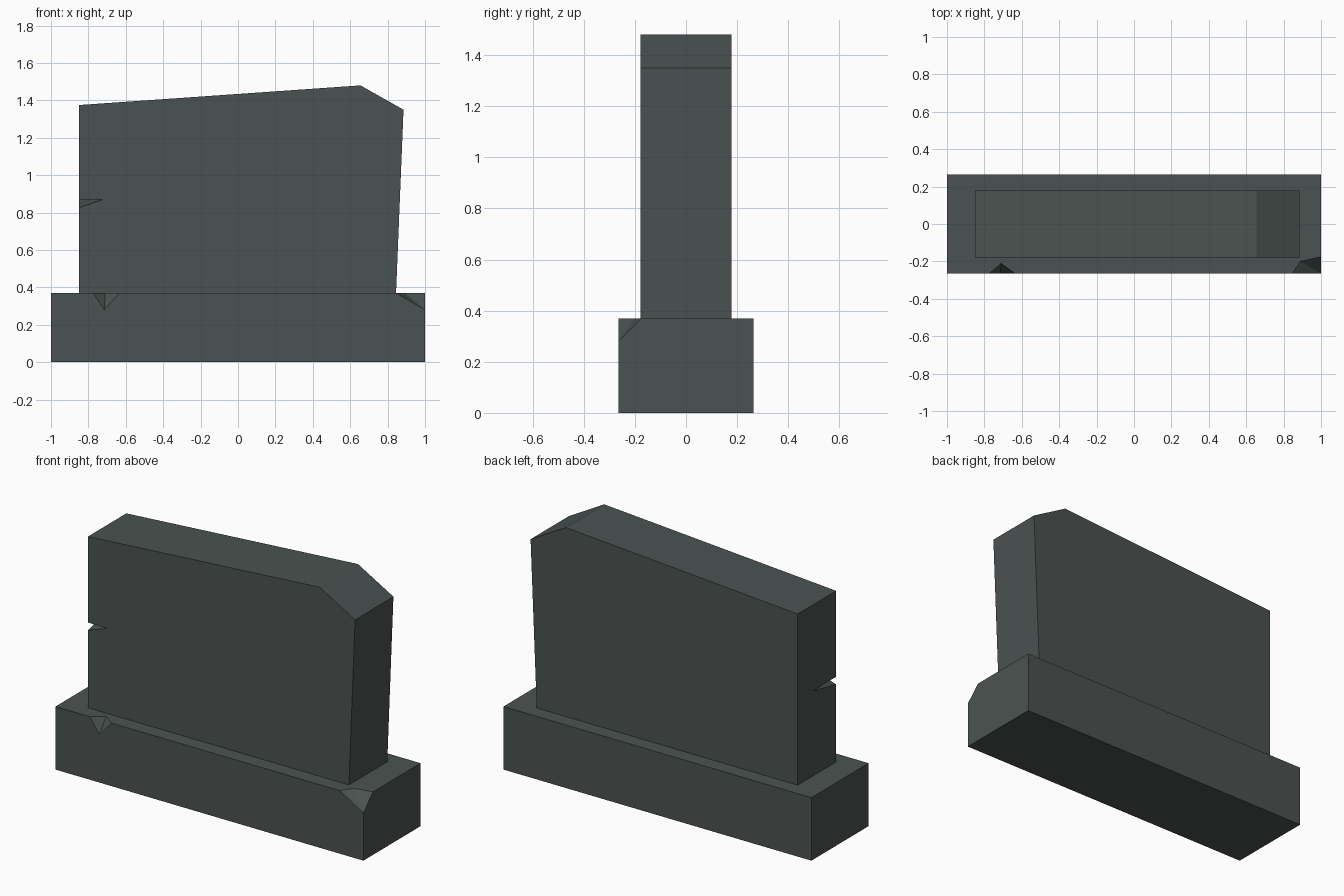
import bpy
import bmesh
from mathutils import Vector as V

if "Cube" in bpy.data.objects:
    bpy.data.objects.remove(bpy.data.objects["Cube"])

stone = bpy.data.materials.new("dark grey stone")
stone.diffuse_color = (0.07, 0.086, 0.082, 1)
stone.use_nodes = True
stone.node_tree.nodes["Principled BSDF"].inputs["Base Color"].default_value = stone.diffuse_color


def add_object(name, bm):
    bmesh.ops.recalc_face_normals(bm, faces=bm.faces[:])
    mesh = bpy.data.meshes.new(name)
    bm.to_mesh(mesh)
    bm.free()
    mesh.materials.append(stone)
    obj = bpy.data.objects.new(name, mesh)
    bpy.context.collection.objects.link(obj)
    return obj


def extrude_profile(name, profile, half_depth):
    """Extrude an x-z profile along y, centred on y = 0."""
    bm = bmesh.new()
    face = bm.faces.new([bm.verts.new((x, -half_depth, z)) for x, z in profile])
    ext = bmesh.ops.extrude_face_region(bm, geom=[face])["geom"]
    verts = [g for g in ext if isinstance(g, bmesh.types.BMVert)]
    bmesh.ops.translate(bm, verts=verts, vec=(0, 2 * half_depth, 0))
    return add_object(name, bm)


def chip(target, name, points):
    """Cut the convex hull of the points out of the target."""
    bm = bmesh.new()
    for p in points:
        bm.verts.new(p)
    bmesh.ops.convex_hull(bm, input=bm.verts[:])
    cutter = add_object(name, bm)
    cutter.hide_render = True
    mod = target.modifiers.new(name, "BOOLEAN")
    mod.operation = "DIFFERENCE"
    mod.solver = "EXACT"
    mod.object = cutter
    bpy.context.view_layer.objects.active = target
    bpy.ops.object.modifier_apply(modifier=name)
    bpy.data.objects.remove(cutter)


def cone_points(apex, rim, outside):
    """Extend rim points away from the apex so the cutter clears the surface."""
    apex = V(apex)
    return [apex] + [apex + 2 * (V(p) - apex) for p in rim] + [V(outside)]


# Plinth with a broken corner and a small chip on the front edge
plinth = extrude_profile("plinth", [(-1, 0), (1, 0), (1, 0.37), (-1, 0.37)], 0.265)
chip(plinth, "corner_chip", cone_points(
    (1, -0.265, 0.28),
    [(0.845, -0.265, 0.37), (0.89, -0.2, 0.37), (1, -0.175, 0.37)],
    (1.15, -0.45, 0.46)))
chip(plinth, "edge_chip", cone_points(
    (-0.715, -0.265, 0.28),
    [(-0.775, -0.265, 0.37), (-0.71, -0.21, 0.37), (-0.635, -0.265, 0.37)],
    (-0.71, -0.45, 0.46)))

# Upright slab with sloping top and clipped corner
slab = extrude_profile("slab", [(-0.85, 0.37), (0.845, 0.37), (0.885, 1.35),
                                (0.655, 1.48), (-0.85, 1.375)], 0.178)

# Wedge crack on the slab's front left edge
a, b = V((-0.72, -0.178, 0.87)), V((-0.85, 0.04, 0.87))
mid = (a + b) / 2
corner, low = V((-0.85, -0.178, 0.87)), V((-0.85, -0.178, 0.826))
chip(slab, "edge_crack", [a + (a - b) / 2, b + (b - a) / 2,
                          mid + 2 * (corner - mid), mid + 2 * (low - mid)])
